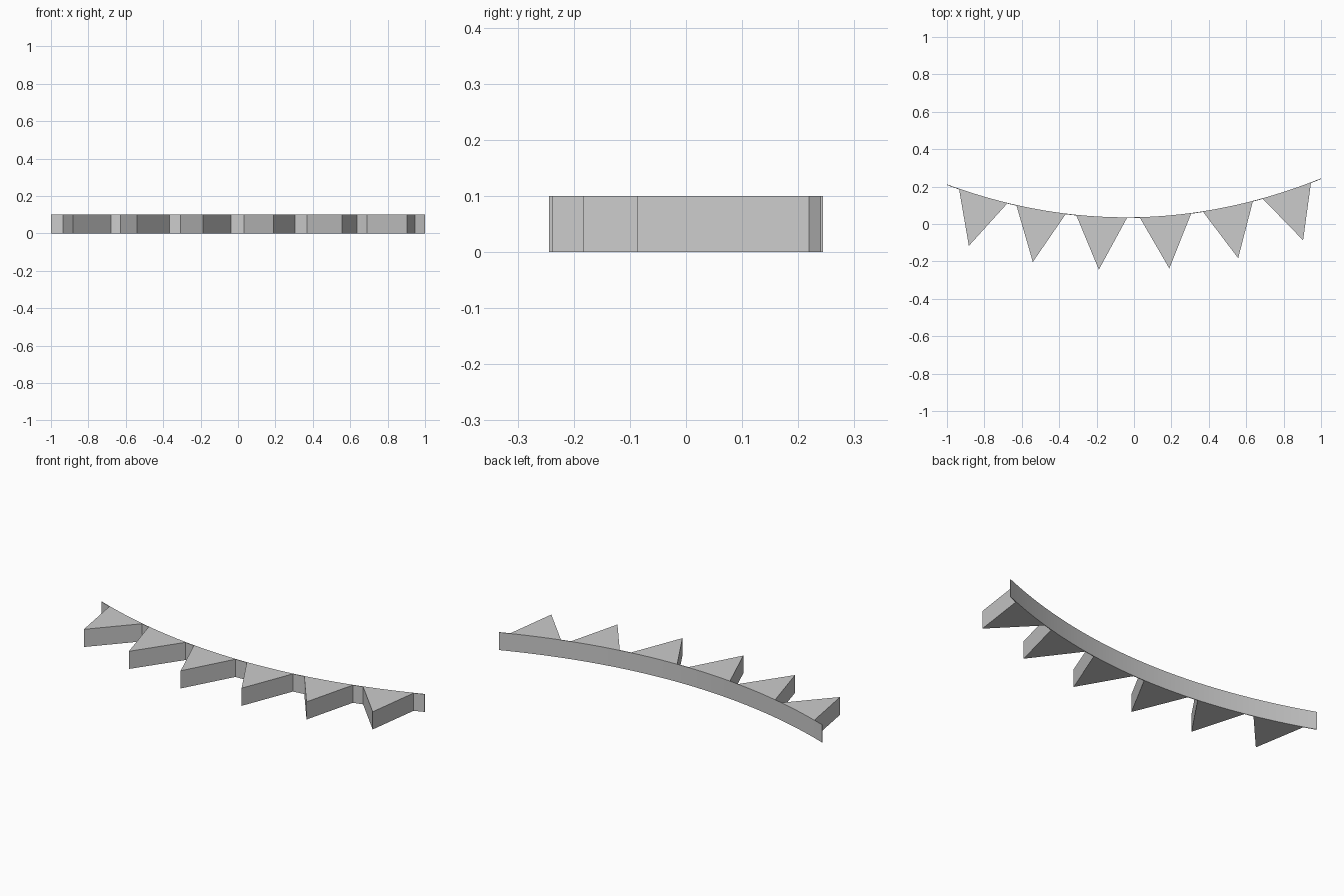
import bpy
import bmesh

if "Cube" in bpy.data.objects:
    bpy.data.objects.remove(bpy.data.objects["Cube"])

HEIGHT = 0.1
THICK = 0.004


def sag(x):
    """Height of the string's upper edge in plan."""
    return 0.036 + 0.016 * x + 0.192 * x * x


# Each flag: left root x, right root x, tip (x, y)
flags = [
    (-0.935, -0.678, (-0.883, -0.117)),
    (-0.628, -0.366, (-0.541, -0.203)),
    (-0.308, -0.038, (-0.188, -0.244)),
    (0.032, 0.305, (0.189, -0.238)),
    (0.370, 0.635, (0.557, -0.183)),
    (0.689, 0.946, (0.904, -0.087)),
]


def string_points(x0, x1, n, offset):
    xs = [x0 + (x1 - x0) * i / n for i in range(n + 1)]
    return [(x, sag(x) + offset) for x in xs]


# Sagging string: upper edge right to left
outline = string_points(1, -1, 48, 0)

# Lower edge left to right, dropping into a triangular flag between roots
start = -1
for left, right, tip in flags:
    outline += string_points(start, left, 3, -THICK)
    outline.append(tip)
    start = right
outline += string_points(start, 1, 3, -THICK)

# Extrude the outline into a flat-topped bunting
bm = bmesh.new()
face = bm.faces.new([bm.verts.new((x, y, 0)) for x, y in outline])
result = bmesh.ops.extrude_face_region(bm, geom=[face])
top = [v for v in result["geom"] if isinstance(v, bmesh.types.BMVert)]
bmesh.ops.translate(bm, verts=top, vec=(0, 0, HEIGHT))
bmesh.ops.triangulate(bm, faces=[f for f in bm.faces if len(f.verts) > 4])
bmesh.ops.recalc_face_normals(bm, faces=bm.faces)
mesh = bpy.data.meshes.new("bunting")
bm.to_mesh(mesh)
bm.free()

bunting = bpy.data.objects.new("bunting", mesh)
bpy.context.collection.objects.link(bunting)
bpy.context.view_layer.objects.active = bunting
bunting.select_set(True)
bpy.ops.object.shade_smooth_by_angle(angle=0.35)
